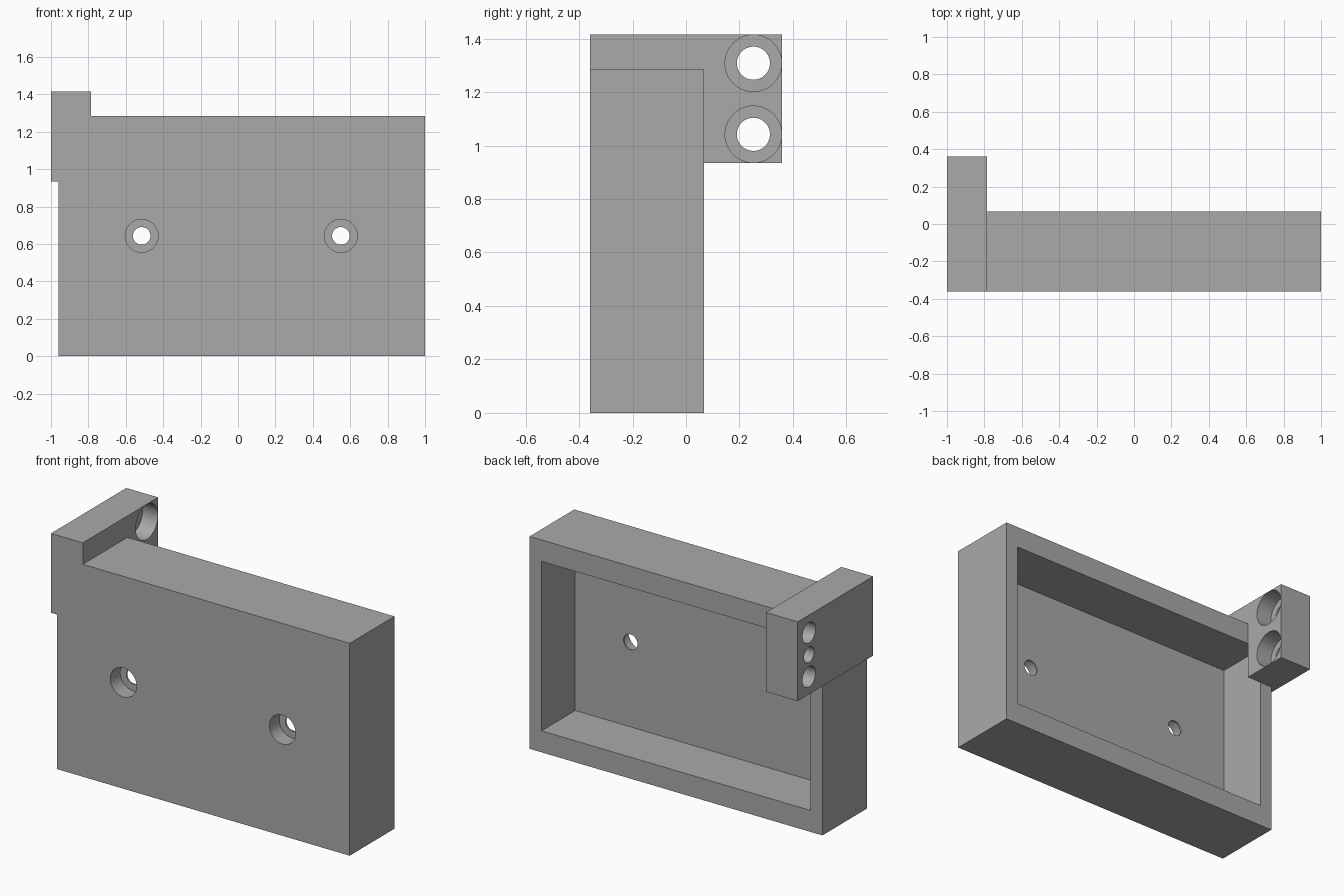
import bpy
import math

default = bpy.data.objects.get("Cube")
if default:
    bpy.data.objects.remove(default, do_unlink=True)

# Single plain grey
grey = bpy.data.materials.new("plain_grey")
grey.use_nodes = True
colour = (0.4, 0.4, 0.4, 1)
grey.diffuse_color = colour
grey.node_tree.nodes["Principled BSDF"].inputs["Base Color"].default_value = colour


def box(name, low, high):
    """Box spanning two opposite corners."""
    centre = [(a + b) / 2 for a, b in zip(low, high)]
    bpy.ops.mesh.primitive_cube_add(size=1, location=centre)
    ob = bpy.context.object
    ob.name = name
    ob.scale = [b - a for a, b in zip(low, high)]
    bpy.ops.object.transform_apply(location=True, rotation=True, scale=True)
    ob.data.materials.append(grey)
    return ob


def drill(name, axis, start, end, across, z, radius):
    """Cylinder along x or y, from start to end."""
    mid = (start + end) / 2
    along_x = axis == "x"
    bpy.ops.mesh.primitive_cylinder_add(
        vertices=64, radius=radius, depth=abs(end - start),
        location=(mid, across, z) if along_x else (across, mid, z),
        rotation=(0, math.pi / 2, 0) if along_x else (math.pi / 2, 0, 0))
    ob = bpy.context.object
    ob.name = name
    bpy.ops.object.transform_apply(location=True, rotation=True, scale=True)
    ob.data.materials.append(grey)
    return ob


def combine(target, tool, operation):
    """Apply a boolean and discard the tool."""
    tool.hide_render = True
    bpy.context.view_layer.objects.active = target
    mod = target.modifiers.new(tool.name, "BOOLEAN")
    mod.operation = operation
    mod.solver = "EXACT"
    mod.object = tool
    bpy.ops.object.modifier_apply(modifier=mod.name)
    bpy.data.objects.remove(tool, do_unlink=True)


FRONT, REAR = -0.36, 0.067
FLOOR = -0.255

# Tray body joined to the corner bracket
body = box("bracket_tray", (-0.96, FRONT, 0), (1, REAR, 1.285))
bracket = box("corner_bracket", (-1, FRONT, 0.935), (-0.787, 0.36, 1.415))
combine(body, bracket, "UNION")

# Rear pocket
combine(body, box("pocket", (-0.88, FLOOR, 0.13), (0.92, REAR, 1.155)), "DIFFERENCE")

# Counterbored mounting holes through the front plate
for x in (-0.515, 0.55):
    combine(body, drill("screw_head", "y", FRONT - 0.1, FLOOR - 0.01, x, 0.643, 0.088), "DIFFERENCE")
    combine(body, drill("screw_hole", "y", FRONT - 0.1, FLOOR + 0.1, x, 0.643, 0.047), "DIFFERENCE")

# Counterbored holes across the bracket, wide on the inner side
for z in (1.308, 1.042):
    combine(body, drill("bracket_bore", "x", -0.89, -0.7, 0.252, z, 0.106), "DIFFERENCE")
    combine(body, drill("bracket_hole", "x", -1.1, -0.8, 0.252, z, 0.062), "DIFFERENCE")

# Small blind hole between them on the outer side
combine(body, drill("blind_hole", "x", -1.1, -0.91, 0.252, 1.175, 0.047), "DIFFERENCE")

# Smooth bores, sharp edges
bpy.ops.object.select_all(action="DESELECT")
body.select_set(True)
bpy.context.view_layer.objects.active = body
bpy.ops.object.shade_smooth_by_angle(angle=math.radians(30))
